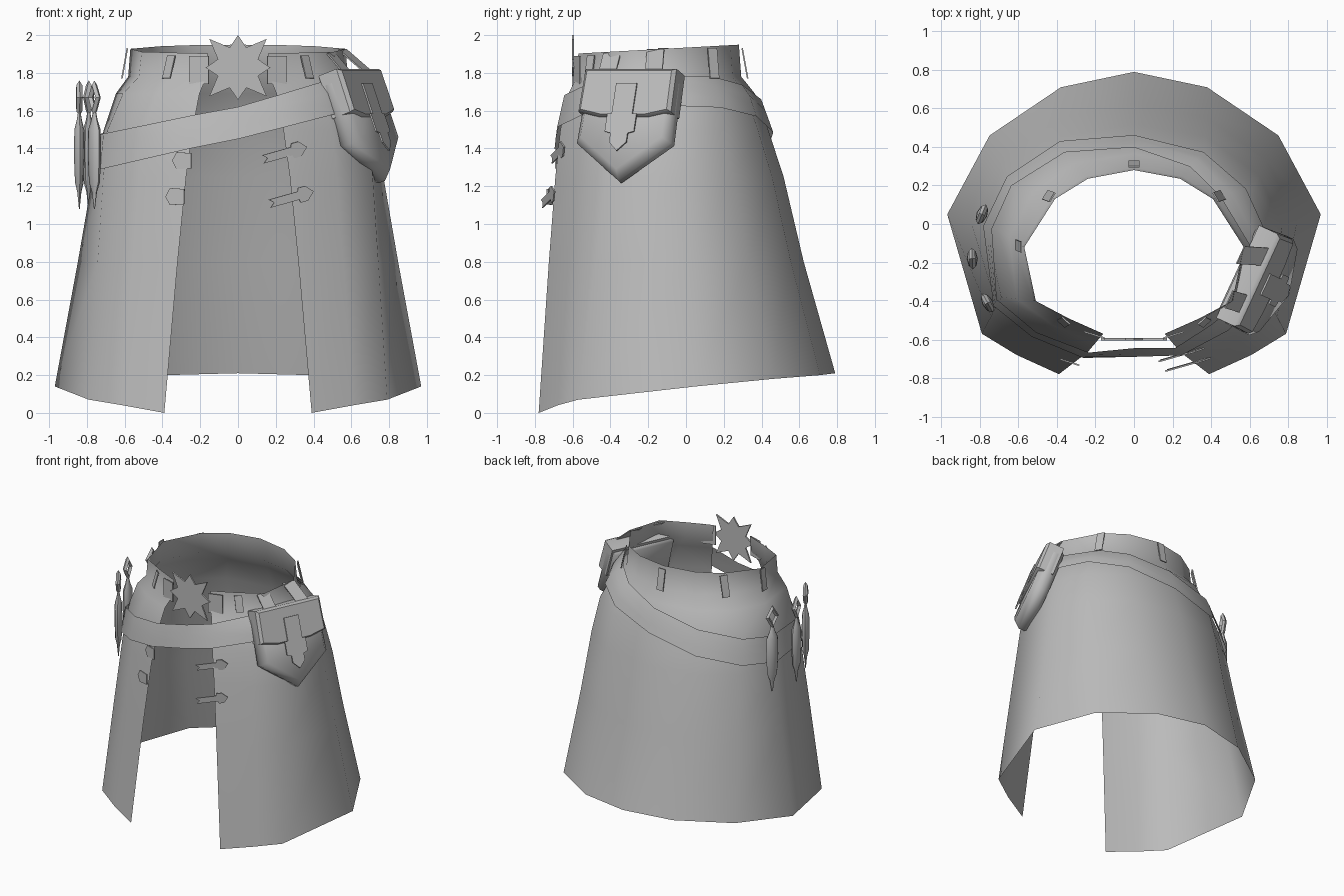
import bpy, math
from mathutils import Vector as V

cube = bpy.data.objects.get("Cube")
if cube:
    bpy.data.objects.remove(cube)

grey = bpy.data.materials.new("plain grey")
grey.use_nodes = True
grey.diffuse_color = (0.5, 0.5, 0.5, 1)
grey.node_tree.nodes["Principled BSDF"].inputs["Base Color"].default_value = (0.5, 0.5, 0.5, 1)


def build(name, verts, faces, angle=None):
    me = bpy.data.meshes.new(name)
    me.from_pydata([tuple(v) for v in verts], [], faces)
    me.materials.append(grey)
    ob = bpy.data.objects.new(name, me)
    bpy.context.collection.objects.link(ob)
    if angle:
        bpy.ops.object.select_all(action='DESELECT')
        ob.select_set(True)
        bpy.context.view_layer.objects.active = ob
        bpy.ops.object.shade_smooth_by_angle(angle=math.radians(angle))
    return ob


def loft(name, rings, angle=None, caps=True):
    """Join closed rings of equal length."""
    n = len(rings[0])
    faces = [(r * n + i, r * n + (i + 1) % n, (r + 1) * n + (i + 1) % n, (r + 1) * n + i)
             for r in range(len(rings) - 1) for i in range(n)]
    if caps:
        last = (len(rings) - 1) * n
        faces += [tuple(reversed(range(n))), tuple(range(last, last + n))]
    return build(name, [p for r in rings for p in r], faces, angle)


def plate(name, outline, origin, u, v, thick=0.008):
    """Flat outline drawn on axes u, v, thickened along u x v."""
    n = u.cross(v).normalized()
    base = [origin + u * a + v * b for a, b in outline]
    return loft(name, [base, [p + n * thick for p in base]])


def box(w, h, y=0):
    return [(-w, y - h), (w, y - h), (w, y + h), (-w, y + h)]


# Skirt columns, from the middle of the back round to the front opening
TOP = [(0, .28), (.24, .235), (.41, .13), (.57, -.12), (.51, -.40), (.34, -.49), (.16, -.57)]
HIP = [(0, .435), (.37, .38), (.62, .19), (.71, -.03), (.69, -.38), (.50, -.55), (.24, -.665)]
HEM = [(0, .79), (.38, .71), (.75, .46), (.97, .05), (.79, -.57), (.61, -.68), (.39, -.78)]
HEM_Z = [.21, .20, .18, .14, .07, .04, 0]


def profile(i, s):
    """Points down one column of the skirt; s is the side."""
    t, h, b = (V((p[i][0] * s, p[i][1], 0)) for p in (TOP, HIP, HEM))
    rows = [(t, 1.934 + .055 * t.y), (t.lerp(h, .08), 1.78), (t.lerp(h, .55), 1.69), (h, 1.5),
            (h.lerp(b, .23), 1.25), (h.lerp(b, .53), .8), (b, HEM_Z[i])]
    return [V((p.x, p.y, z)) for p, z in rows]


def skin(i, s, z, off=0.0):
    """Point on the skirt at a height, moved outward."""
    pts = profile(i, s)
    for a, b in zip(pts, pts[1:]):
        if z >= b.z:
            p = a.lerp(b, (a.z - z) / (a.z - b.z))
            break
    out = V((p.x, p.y + .12, 0)).normalized()
    return p + out * off


cols = [(i, -1) for i in range(6, 0, -1)] + [(i, 1) for i in range(7)]

# Skirt
grid = [profile(i, s) for i, s in cols]
m = len(grid[0])
build("skirt", [p for c in grid for p in c],
      [(c * m + r, (c + 1) * m + r, (c + 1) * m + r + 1, c * m + r + 1)
       for c in range(len(grid) - 1) for r in range(m - 1)], 50)

# Slanted belt, closed across the opening
belt = []
for k in range(4):
    f = k / 3
    ring = []
    for i, s in cols:
        x, y = HIP[i][0] * s, HIP[i][1]
        z = 1.455 + .24 * x + .03 * max(0, y / .44) + f * (.175 - .02 * x)
        ring.append(skin(i, s, z, .022))
    ring.append(V((0, -.69 + .045 * f, 1.45 + .17 * f)))
    belt.append(ring)
loft("belt", belt, 50, caps=False)

# Star clasp and its side tabs
X, Y, Z = V((1, 0, 0)), V((0, 1, 0)), V((0, 0, 1))
star = []
for k in range(16):
    a = k * math.pi / 8
    r = .115 if k % 2 else (.215 if k % 4 == 2 else .172)
    star.append((r * math.sin(-a), r * math.cos(a)))
plate("star_clasp", star, V((0, -.592, 1.828)), X, Z, .012)
for s in (-1, 1):
    plate("clasp_tab", box(.055, .075), V((.205 * s, -.572, 1.815)),
          V((.95, .3 * s, 0)), Z)

# Loops around the waistband
for i, s in [(0, 1), (2, 1), (2, -1), (5, 1), (5, -1), (3, -1)]:
    hi, lo = skin(i, s, 1.93 if i < 5 else 1.89, .012), skin(i, s, 1.77, .022)
    tan = V((-(hi.y + .12), hi.x, 0)).normalized()
    plate("waist_loop", box(.028, .5), (hi + lo) / 2, tan, hi - lo)

# Closing straps beside the opening
tongue = [(-.12, -.022), (.04, -.022), (.045, -.04), (.085, -.04), (.125, 0),
          (.085, .04), (.045, .04), (.04, .022), (-.12, .022), (-.095, 0)]
for x, y, z in [(.245, -.675, 1.375), (.28, -.725, 1.14)]:
    plate("left_strap", tongue, V((x, y, z)), V((.95, .27, .27)), V((-.2, -.15, .97)))
stub = [(-.055, 0), (-.03, -.045), (.05, -.04), (.05, .04), (-.03, .045)]
for x, y, z in [(-.295, -.67, 1.335), (-.33, -.715, 1.145)]:
    plate("right_strap", stub, V((x, y, z)), V((.95, -.3, 0)), Z)

# Hip pouch
u = V((.42, .908, 0)).normalized()
d = V((.21, -.02, -.55))
v = -(d - u * d.dot(u)).normalized()
n = u.cross(v)
o = V((.61, -.28, 1.80))
shield = [(-.265, 0), (-.275, -.39), (0, -.60), (.275, -.39), (.265, 0)]


def pouch_ring(scale, depth):
    return [o + u * a * scale + v * ((b + .25) * scale - .25) + n * depth for a, b in shield]


loft("pouch", [pouch_ring(.9, -.10), pouch_ring(1, -.06), pouch_ring(1, -.02),
               pouch_ring(.86, .03)], 60)
flap = [(-.27, -.23), (-.14, -.26), (.14, -.26), (.27, -.23), (.265, .012), (-.265, .012)]
loft("pouch_flap", [[o + u * a + v * b + n * h for a, b in flap] for h in (-.08, .03)]
     + [[o + u * a * .93 + v * (b * .9 - .015) + n * .05 for a, b in flap]], 40)
tab = [(0, -.46), (.05, -.41), (.05, -.36), (.085, -.35), (.085, -.25), (.06, -.25), (.06, -.08)]
tab += [(-a, b) for a, b in reversed(tab[1:])]
plate("pouch_tab", tab, o + n * .052, u, v, .009)

# Straps hanging the pouch from the waistband
for a, b in [(V((.55, -.16, 1.92)), V((.70, -.17, 1.79))),
             (V((.49, -.39, 1.90)), V((.59, -.42, 1.78)))]:
    plate("pouch_strap", box(.05, .5), (a + b) / 2, u, a - b)

# Hanging charms on the right hip: flattened drop with a pierced diamond above
drop = [(1.08, .004), (1.17, .02), (1.22, .042), (1.36, .052), (1.5, .048), (1.55, .025), (1.6, .010)]
for x, y, dz in [(-.79, .05, .0), (-.84, -.18, .0), (-.76, -.41, .0)]:
    out = V((x, (y + .15) * 1.6, 0)).normalized()
    tan = V((-out.y, out.x, 0))
    c = V((x, y, dz))
    loft("charm_drop", [[c + Z * z + tan * r * math.cos(k * math.pi / 4)
                         + out * r * .55 * math.sin(k * math.pi / 4) for k in range(8)]
                        for z, r in drop], 50)
    rings = []
    for size, depth in [(1, 0), (.72, .016), (.42, 0), (.72, -.016), (1, 0)]:
        rings.append([c + Z * (1.67 + b * size) + tan * a * size + out * depth
                      for a, b in [(0, -.10), (.056, 0), (0, .09), (-.056, 0)]])
    loft("charm_diamond", rings, caps=False)
